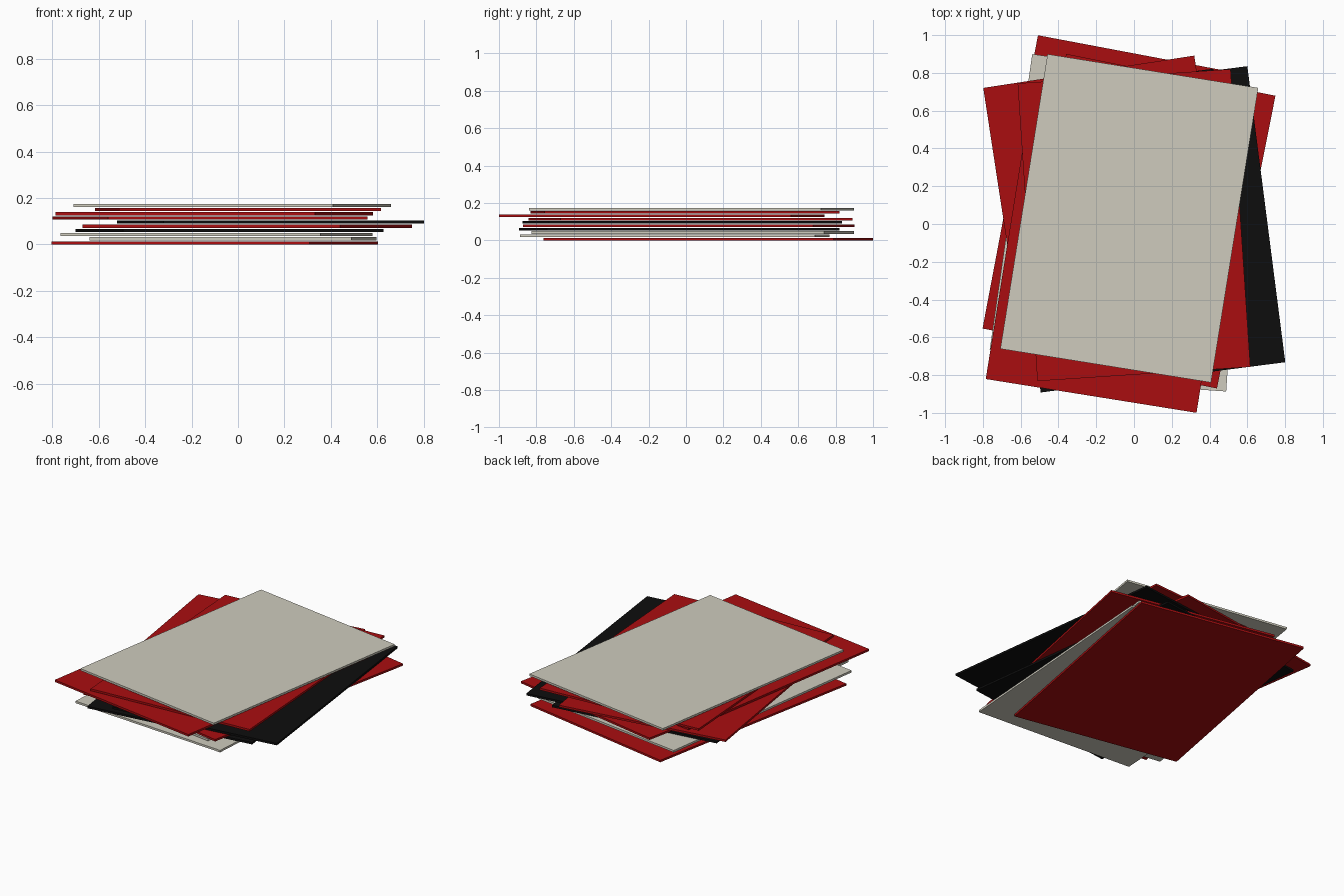
import bpy
from math import radians

if "Cube" in bpy.data.objects:
    bpy.data.objects.remove(bpy.data.objects["Cube"], do_unlink=True)


def make_material(name, rgb):
    mat = bpy.data.materials.new(name)
    mat.use_nodes = True
    colour = (*rgb, 1.0)
    mat.diffuse_color = colour
    mat.node_tree.nodes["Principled BSDF"].inputs["Base Color"].default_value = colour
    return mat


red = make_material("deep red", (0.40, 0.004, 0.005))
black = make_material("soft black", (0.004, 0.004, 0.004))
cream = make_material("warm cream", (0.62, 0.60, 0.51))

# Shared board size and stacking distance
WIDTH, LENGTH, THICK, STEP = 1.13, 1.58, 0.0135, 0.0179


def add_board(level, mat, x, y, angle):
    bpy.ops.mesh.primitive_cube_add(
        size=1, location=(x, y, THICK / 2 + level * STEP),
        rotation=(0, 0, radians(angle)))
    board = bpy.context.object
    board.name = f"board_{level + 1}"
    board.scale = (WIDTH, LENGTH, THICK)
    board.data.materials.append(mat)


# Loose stack, bottom to top: colour, centre, turn in degrees
stack = [
    (red, -0.10, 0.118, -10.7),
    (cream, -0.022, -0.06, -3.9),
    (cream, -0.092, 0.037, -8.2),
    (black, -0.037, -0.035, 7.5),
    (red, 0.04, 0.015, -11.3),
    (black, 0.14, -0.02, 7.3),
    (red, -0.12, 0.025, 8.7),
    (red, -0.102, -0.13, -9.1),
    (red, 0.0, -0.006, 3.8),
    (cream, -0.025, 0.03, -9.1),
]
for level, (mat, x, y, angle) in enumerate(stack):
    add_board(level, mat, x, y, angle)
